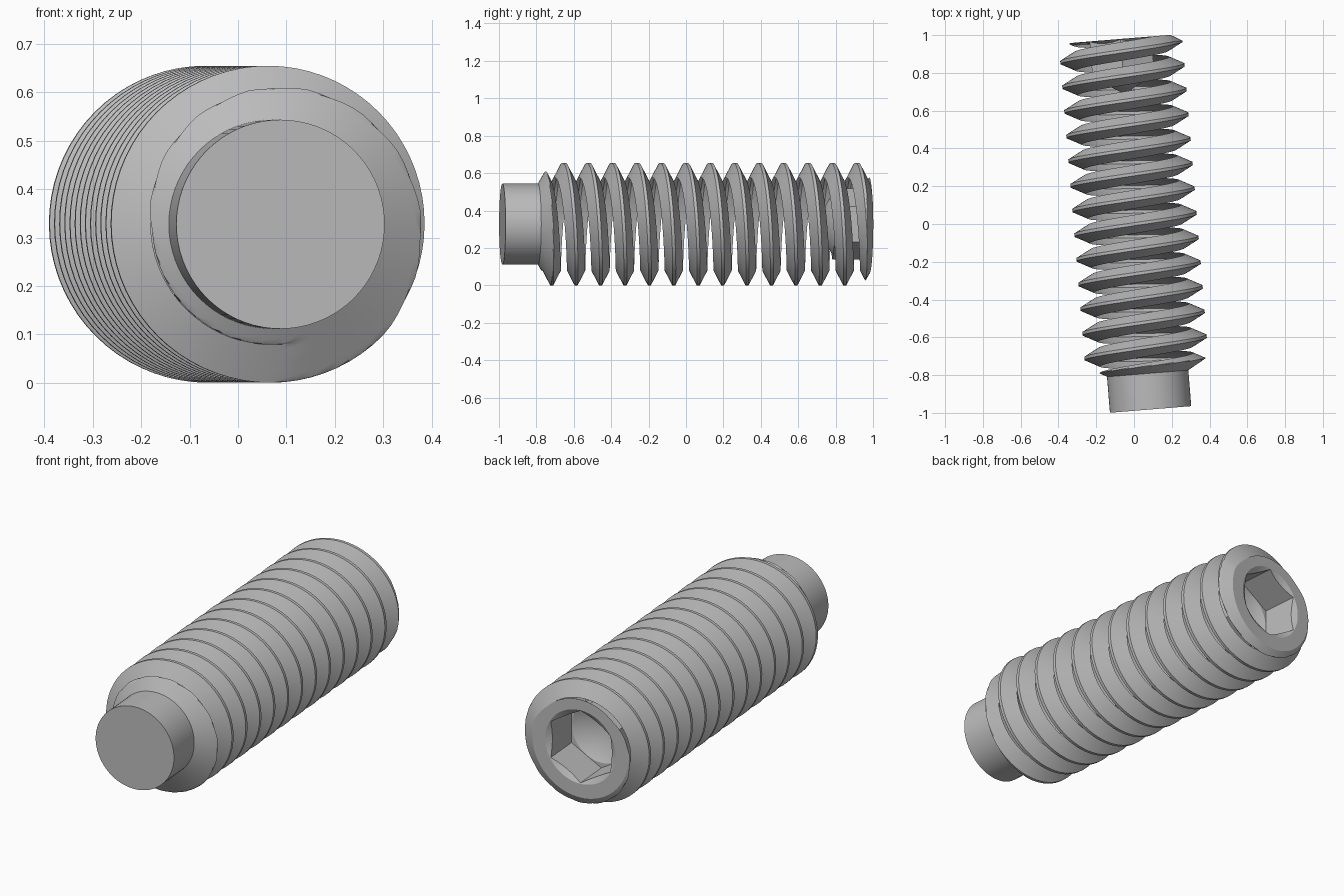
import bpy, bmesh
from math import sin, cos, tan, pi, radians

cube = bpy.data.objects.get("Cube")
if cube:
    bpy.data.objects.remove(cube)

SEGMENTS, STEPS = 72, 32            # around the axis, across one thread pitch
PITCH, CREST, ROOT = 0.131, 0.3275, 0.249
TIP, SHOULDER, END = -0.985, -0.794, 0.983
PEG_R, END_R, HEX_FLAT = 0.216, 0.265, 0.164
SLOPE = tan(radians(60))            # end chamfers

steel = bpy.data.materials.new("steel_grey")
steel.use_nodes = True
steel.diffuse_color = (0.5, 0.5, 0.5, 1)
steel.node_tree.nodes["Principled BSDF"].inputs["Base Color"].default_value = (0.5, 0.5, 0.5, 1)


def angle(i):
    return 2 * pi * i / SEGMENTS


def point(r, a, s):
    return (r * sin(a), s, r * cos(a))


def thread_radius(u):
    """Trapezoid thread: crest flat of P/8, root flat of P/4."""
    t = (abs(u) / PITCH - 1 / 16) / (3 / 8 - 1 / 16)
    return CREST + (ROOT - CREST) * min(max(t, 0), 1)


def chamfer_radius(s):
    return min(PEG_R + SLOPE * (s - SHOULDER), END_R + SLOPE * (END - s))


def end_edge(a):
    """Radius of the threaded body where it meets the socket face."""
    u = (END - PITCH * a / (2 * pi) + PITCH / 2) % PITCH - PITCH / 2
    return min(thread_radius(u), END_R)


def hexagon(a):
    return HEX_FLAT / cos(a % (pi / 3) - pi / 6)


def finish(name, bm):
    bmesh.ops.remove_doubles(bm, verts=bm.verts, dist=0.00002)
    mesh = bpy.data.meshes.new(name)
    bm.to_mesh(mesh)
    bm.free()
    mesh.materials.append(steel)
    obj = bpy.data.objects.new(name, mesh)
    bpy.context.collection.objects.link(obj)
    obj.location = (0.008, 0, CREST)
    obj.rotation_euler.z = radians(4.65)
    bpy.ops.object.select_all(action="DESELECT")
    obj.select_set(True)
    bpy.context.view_layer.objects.active = obj
    bpy.ops.object.shade_smooth_by_angle(angle=radians(25))


def lathe(name, rings):
    """Join rings; each ring maps an angle to (radius, position on axis)."""
    bm = bmesh.new()
    rows = [[bm.verts.new(point(ring(angle(i))[0], angle(i), ring(angle(i))[1]))
             for i in range(SEGMENTS)] for ring in rings]
    for low, high in zip(rows, rows[1:]):
        for i in range(SEGMENTS):
            k = (i + 1) % SEGMENTS
            bm.faces.new((low[i], low[k], high[k], high[i]))
    finish(name, bm)


# Threaded body: helical flanks trimmed by the end chamfers, open along the root
bm = bmesh.new()
rows = []
for i in range(-8 * SEGMENTS, 9 * SEGMENTS):
    row = []
    for j in range(STEPS + 1):
        u = PITCH * (j / STEPS - 0.5)
        s = PITCH * i / SEGMENTS + u
        inside = SHOULDER < s < END
        s = min(max(s, SHOULDER), END)
        u = s - PITCH * i / SEGMENTS
        r_thread, r_end = thread_radius(u), chamfer_radius(s)
        vert = bm.verts.new(point(min(r_thread, r_end), angle(i), s))
        at_root = abs(r_thread - ROOT) < 1e-5 and r_end > ROOT
        row.append((vert, inside, at_root))
    rows.append(row)
for low, high in zip(rows, rows[1:]):
    for j in range(STEPS):
        corners = (low[j], high[j], high[j + 1], low[j + 1])
        if any(c[1] for c in corners) and not all(c[2] for c in corners):
            bm.faces.new([c[0] for c in corners])
bmesh.ops.delete(bm, geom=[v for v in bm.verts if not v.link_faces], context="VERTS")
finish("threaded_body", bm)

# Plain peg at the front
lathe("dog_point", [
    lambda a: (0, TIP),
    lambda a: (PEG_R, TIP),
    lambda a: (PEG_R, SHOULDER),
])

# Back face with a countersunk hexagonal socket and drilled bottom
lathe("hex_socket", [
    lambda a: (end_edge(a), END),
    lambda a: (0.193, END),
    lambda a: (hexagon(a), END - 0.6 * (0.193 - hexagon(a))),
    lambda a: (hexagon(a), 0.785),
    lambda a: (HEX_FLAT - 0.002, 0.785),
    lambda a: (0, 0.69),
])
